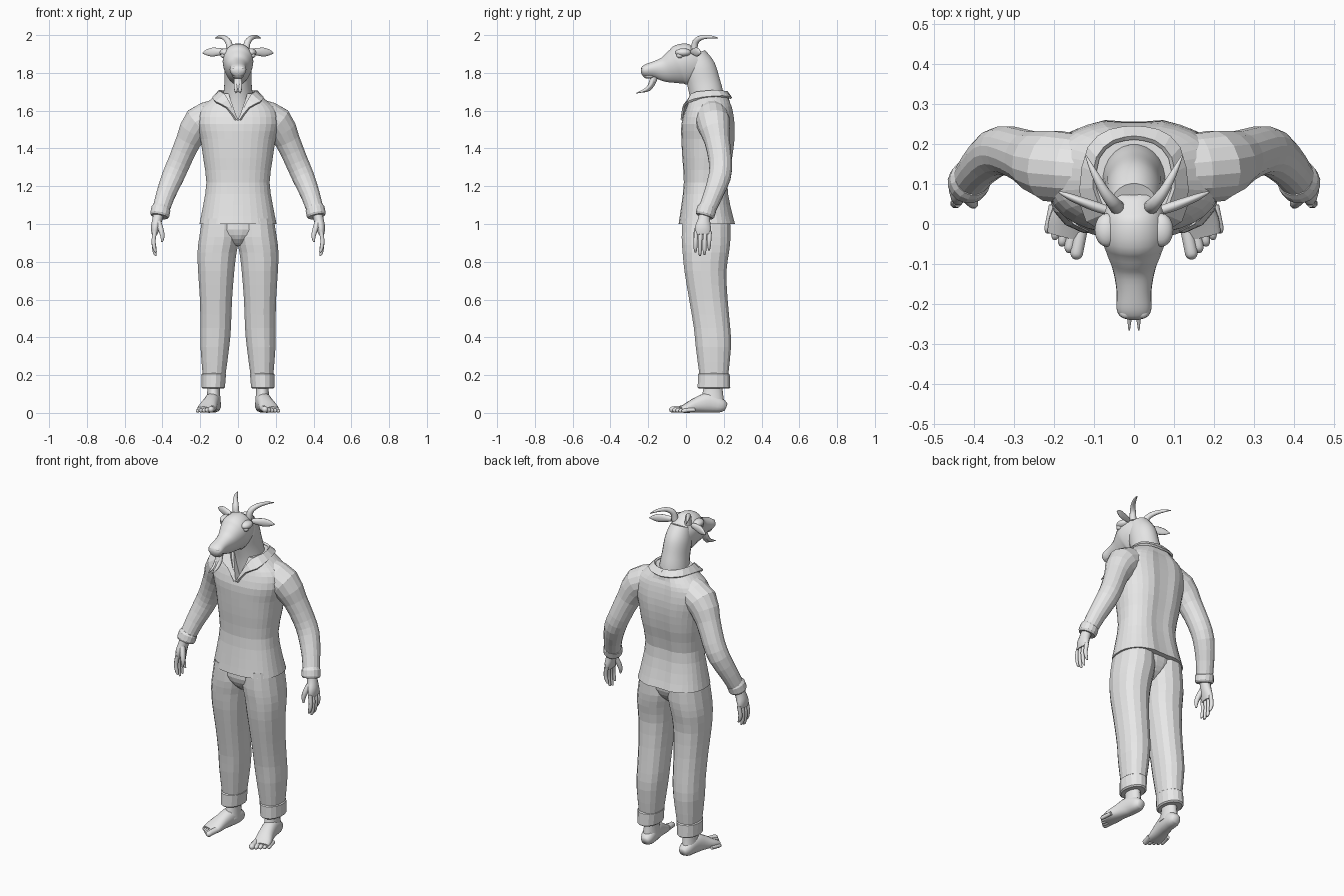
import bpy
import bmesh
import math
from mathutils import Vector

default_cube = bpy.data.objects.get("Cube")
if default_cube:
    bpy.data.objects.remove(default_cube)

clay = bpy.data.materials.new("light_grey_clay")
clay.use_nodes = True
clay.diffuse_color = (0.8, 0.8, 0.8, 1)
clay.node_tree.nodes["Principled BSDF"].inputs["Base Color"].default_value = clay.diffuse_color

X_AXIS, Y_AXIS, Z_AXIS = Vector((1, 0, 0)), Vector((0, 1, 0)), Vector((0, 0, 1))


def finish(name, bm, smooth=False, mirror=False):
    """Turn a bmesh into a named, shaded object."""
    bmesh.ops.recalc_face_normals(bm, faces=bm.faces)
    mesh = bpy.data.meshes.new(name)
    bm.to_mesh(mesh)
    bm.free()
    mesh.materials.append(clay)
    obj = bpy.data.objects.new(name, mesh)
    bpy.context.scene.collection.objects.link(obj)
    if mirror:
        obj.modifiers.new("mirror", "MIRROR").use_mirror_merge = False
    if smooth:
        bpy.ops.object.select_all(action="DESELECT")
        obj.select_set(True)
        bpy.context.view_layer.objects.active = obj
        bpy.ops.object.shade_smooth_by_angle(angle=math.radians(60))
    return obj


def spline(rows, steps):
    """Smooth curve through rows of equal length."""
    pts = [Vector(row) for row in rows]
    out = []
    for i in range(len(pts) - 1):
        b, c = pts[i], pts[i + 1]
        a, d = pts[max(i - 1, 0)], pts[min(i + 2, len(pts) - 1)]
        for k in range(steps):
            t = k / steps
            out.append(b + (c - a) * (t / 2) + (a * 2 - b * 5 + c * 4 - d) * (t * t / 2)
                       + (b * 3 - a - c * 3 + d) * (t ** 3 / 2))
    return out + [pts[-1]]


def loft(name, rows, sides=16, ref=None, steps=3, box=1.0, taper=0.0, **look):
    """Skin rings (x, y, z, radius_u, radius_v); rings are level if ref is None."""
    bm = bmesh.new()
    path = spline(rows, steps)
    rings = []
    for i, row in enumerate(path):
        u, v = X_AXIS, Y_AXIS
        if ref:
            ahead = path[min(i + 1, len(path) - 1)] - path[max(i - 1, 0)]
            tangent = Vector(ahead[:3]).normalized()
            u = (ref - tangent * ref.dot(tangent)).normalized()
            v = tangent.cross(u)
        ring = []
        for k in range(sides):
            angle = math.tau * (k + 0.5) / sides
            c, s = math.cos(angle), math.sin(angle)
            c, s = (math.copysign(abs(w) ** box, w) for w in (c, s))
            ring.append(bm.verts.new(Vector(row[:3]) + u * c * row[3] * (1 - taper * s) + v * s * row[4]))
        rings.append(ring)
    for low, high in zip(rings, rings[1:]):
        for k in range(sides):
            j = (k + 1) % sides
            bm.faces.new((low[k], low[j], high[j], high[k]))
    bm.faces.new(rings[0])
    bm.faces.new(rings[-1])
    return finish(name, bm, **look)


def level(z, left, right, front, back):
    """Level ring given by its extents."""
    return ((left + right) / 2, (front + back) / 2, z, (right - left) / 2, (back - front) / 2)


def tube(points, radii):
    return [(*p, r, r) for p, r in zip(points, radii)]


def ball(name, centre, size, **look):
    bm = bmesh.new()
    bmesh.ops.create_uvsphere(bm, u_segments=16, v_segments=10, radius=1)
    bmesh.ops.scale(bm, vec=size, verts=bm.verts)
    bmesh.ops.translate(bm, vec=centre, verts=bm.verts)
    return finish(name, bm, smooth=True, **look)


# Shirt body: height, half width, front, back
body = [(1.0, .205, -.04, .265), (1.1, .185, -.025, .24), (1.22, .168, -.012, .225),
        (1.35, .185, -.02, .25), (1.45, .2, -.025, .262), (1.53, .22, -.025, .262),
        (1.6, .21, -.005, .252), (1.64, .17, .01, .24), (1.69, .105, .025, .215)]
shirt = loft("shirt_body", [level(z, -w, w, f, b) for z, w, f, b in body], sides=32, steps=2, box=.85)
for vert in shirt.data.vertices:  # spine groove
    x, y, z = vert.co
    if y > .15 and z < 1.65:
        vert.co.y -= .014 * max(0, 1 - abs(x) / .07)

# V-shaped neck opening
bm = bmesh.new()
ends = [[bm.verts.new((x, y, z)) for x, z in ((0, 1.545), (.07, 1.75), (-.07, 1.75))] for y in (-.2, .05)]
for k in range(3):
    j = (k + 1) % 3
    bm.faces.new((ends[0][k], ends[0][j], ends[1][j], ends[1][k]))
for end in ends:
    bm.faces.new(end)
cutter = finish("neck_cutter", bm)
cutter.hide_render = True
cut = shirt.modifiers.new("neck_opening", "BOOLEAN")
cut.operation, cut.object = "DIFFERENCE", cutter
bpy.context.view_layer.objects.active = shirt
bpy.ops.object.modifier_apply(modifier=cut.name)
bpy.data.objects.remove(cutter)

# Folded collar ribbon
inner = [(.004, -.014, 1.555), (.035, 0, 1.62), (.07, .03, 1.685), (.098, .09, 1.7),
         (.09, .165, 1.705), (.05, .205, 1.7), (0, .215, 1.7)]
outer = [(.012, -.024, 1.55), (.06, -.014, 1.615), (.118, .01, 1.645), (.132, .09, 1.668),
         (.112, .19, 1.675), (.06, .232, 1.67), (0, .24, 1.665)]
bm = bmesh.new()
edges = [[bm.verts.new(p) for p in spline(side, 2)] for side in (inner, outer)]
for k in range(len(edges[0]) - 1):
    bm.faces.new((edges[0][k], edges[0][k + 1], edges[1][k + 1], edges[1][k]))
collar = finish("collar", bm, mirror=True)
thick = collar.modifiers.new("thickness", "SOLIDIFY")
thick.thickness, thick.offset = .012, 0

# Sleeves and cuffs
arm = [(.12, .135, 1.575), (.205, .145, 1.535), (.262, .165, 1.44), (.31, .182, 1.33),
       (.345, .178, 1.25), (.385, .142, 1.15), (.412, .105, 1.06)]
loft("sleeve", tube(arm, (.085, .09, .068, .062, .06, .051, .045)), ref=Y_AXIS, steps=2, mirror=True)
wrist = [(.404, .114, 1.09), (.408, .11, 1.08), (.414, .101, 1.05), (.416, .098, 1.04)]
loft("sleeve_cuff", tube(wrist, (.046, .052, .052, .046)), ref=Y_AXIS, steps=1, mirror=True)

# Hands: palm, four fingers, thumb
loft("palm", [(.418, .1, 1.06, .028, .03), (.428, .095, 1.02, .027, .034),
              (.438, .09, .98, .024, .044), (.442, .09, .945, .016, .043)],
     sides=12, ref=X_AXIS, smooth=True, mirror=True)
for i, (finger, reach) in enumerate((("index", .85), ("middle", .832), ("ring", .838), ("little", .862))):
    y = .054 + .024 * i
    points = [(.44, y, .96), (.447, y - .003, .91), (.442, y - .004, reach + .02), (.434, y - .004, reach)]
    loft(finger + "_finger", tube(points, (.012, .0115, .01, .005)), sides=8, ref=X_AXIS,
         smooth=True, mirror=True)
thumb = [(.422, .075, 1.01), (.408, .058, .97), (.4, .05, .935), (.402, .047, .905)]
loft("thumb", tube(thumb, (.016, .015, .012, .005)), sides=8, ref=X_AXIS, smooth=True, mirror=True)

# Trousers: height, inner, outer, front, back
leg = [(1.03, 0, .19, -.02, .235), (.93, -.01, .207, -.025, .238), (.85, .006, .216, -.02, .23),
       (.75, .018, .213, -.01, .216), (.6, .03, .203, .015, .222), (.45, .036, .2, .04, .236),
       (.35, .045, .2, .05, .24), (.2, .065, .188, .07, .225)]
loft("trouser_leg", [level(*row) for row in leg], steps=2, box=.9, mirror=True)
loft("trouser_seat", [level(1.04, -.18, .18, -.015, .23), level(.97, -.19, .19, -.022, .225),
                      level(.92, -.1, .1, -.005, .2), level(.885, -.04, .04, .03, .16)], sides=24, steps=2)
loft("trouser_cuff", [level(.215, .07, .184, .075, .22), level(.205, .062, .195, .062, .233),
                      level(.135, .068, .194, .06, .236), level(.128, .076, .186, .068, .228)],
     steps=1, mirror=True)

# Feet: ankle, sole, five toes
loft("ankle", [level(.22, .095, .165, .1, .19), level(.12, .095, .163, .09, .195),
               level(.05, .09, .17, .07, .205)], smooth=True, mirror=True)
loft("foot", [(.125, .212, .03, .022, .02), (.127, .185, .039, .037, .038), (.135, .12, .053, .041, .053),
              (.148, .06, .042, .043, .042), (.163, .005, .026, .05, .026), (.172, -.03, .017, .046, .016)],
     ref=X_AXIS, box=.85, smooth=True, mirror=True)
for i, toe in enumerate(("big", "second", "third", "fourth", "small")):
    t = i / 4
    x, y, r = .146 + .07 * t, -.087 + .064 * t, .017 - .006 * t ** .5
    points = [(x - .014, y + .07, r + .006), (x - .006, y + .03, r + .003), (x - .002, y + .01, r), (x, y, r - .002)]
    loft(toe + "_toe", tube(points, (r, r, r * .95, r * .4)), sides=8, ref=X_AXIS, smooth=True, mirror=True)

# Neck and head
loft("neck", [(0, .115, 1.52, .085, .085), (0, .112, 1.66, .08, .09), (0, .093, 1.75, .072, .088),
              (0, .07, 1.83, .07, .085), (0, .045, 1.9, .058, .06)],
     sides=24, ref=X_AXIS, steps=4, smooth=True)
loft("head", [(0, .105, 1.875, .02, .025), (0, .09, 1.865, .05, .06), (0, .04, 1.85, .072, .1),
              (0, -.02, 1.845, .08, .11), (0, -.06, 1.833, .07, .093), (0, -.11, 1.82, .053, .07),
              (0, -.165, 1.817, .043, .046), (0, -.21, 1.81, .043, .036), (0, -.23, 1.808, .034, .026),
              (0, -.238, 1.807, .014, .01)],
     sides=24, ref=X_AXIS, steps=4, taper=-.18, smooth=True)
ball("brow", (.068, -.015, 1.908), (.03, .042, .022), mirror=True)
ball("eye", (.077, -.033, 1.892), (.015, .018, .014), mirror=True)
ball("nostril", (.02, -.222, 1.825), (.016, .014, .011), mirror=True)
ball("lower_lip", (0, -.195, 1.783), (.03, .032, .014))

# Horns, ears and beard
horn = [(.042, .042, 1.915), (.05, .05, 1.962), (.073, .08, 1.986), (.098, .125, 1.991), (.12, .17, 1.984)]
loft("horn", tube(horn, (.019, .017, .013, .009, .002)), sides=12, ref=X_AXIS, smooth=True, mirror=True)
loft("ear", [(.07, .035, 1.912, .014, .012), (.1, .045, 1.912, .02, .013), (.135, .058, 1.91, .024, .011),
             (.165, .07, 1.908, .016, .008), (.188, .08, 1.905, .002, .002)],
     sides=12, ref=Z_AXIS, smooth=True, mirror=True)
beard = [(0, -.165, 1.79), (0, -.178, 1.75), (0, -.2, 1.715), (0, -.235, 1.698)]
loft("beard", tube(beard, (.02, .018, .013, .003)), sides=10, ref=X_AXIS, smooth=True)
strand = [(.008, -.172, 1.775), (.011, -.185, 1.74), (.011, -.215, 1.71), (.012, -.265, 1.692)]
loft("beard_strand", tube(strand, (.012, .012, .009, .002)), sides=8, ref=X_AXIS, smooth=True, mirror=True)
